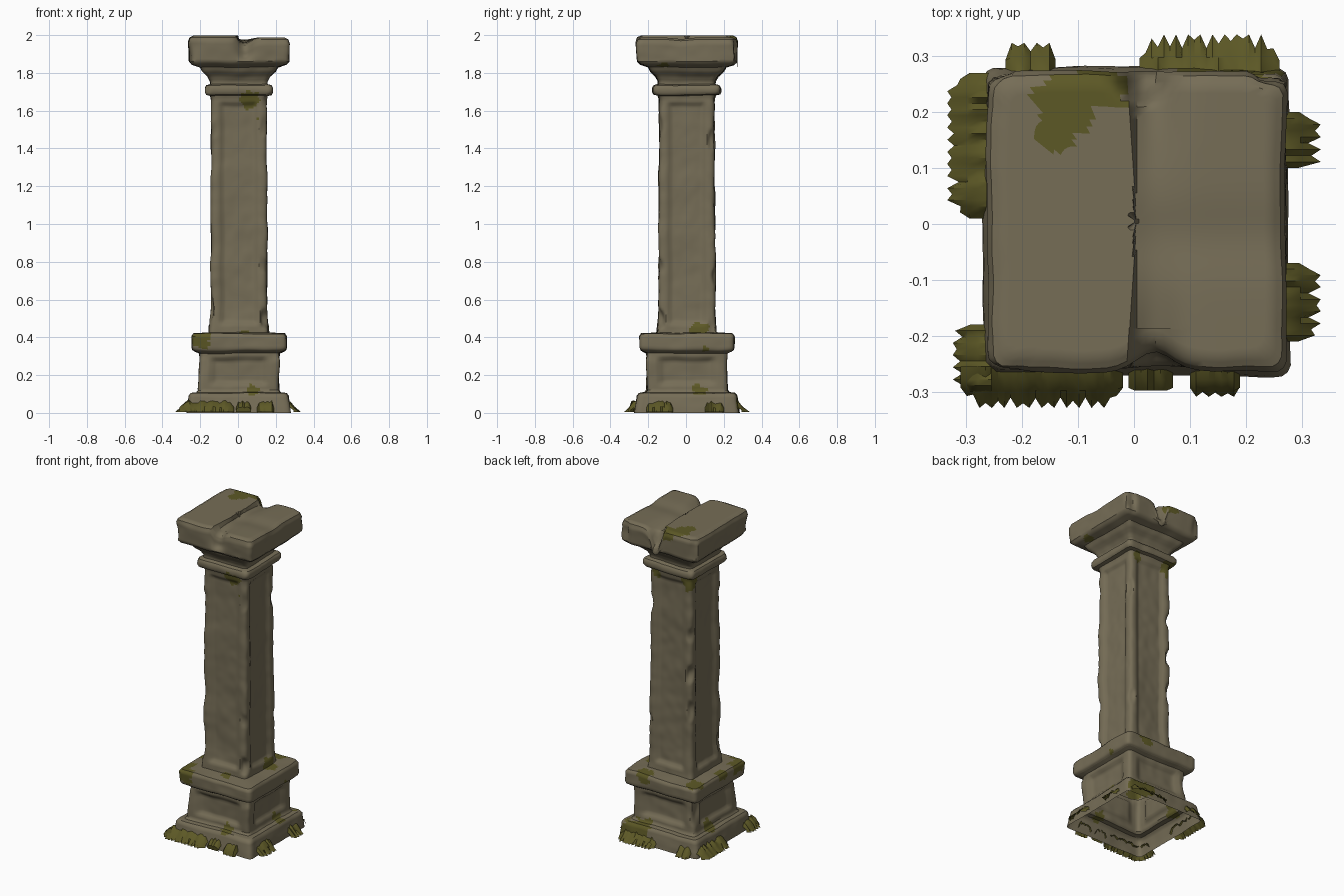
import bpy, bmesh, math, random
from mathutils import Vector, noise

if "Cube" in bpy.data.objects:
    bpy.data.objects.remove(bpy.data.objects["Cube"])

random.seed(4)
N = 30          # points per side of the square cross-section
STEP = 0.012    # spacing of rings along the profile


def material(name, rgb):
    m = bpy.data.materials.new(name)
    m.diffuse_color = (*rgb, 1)
    m.use_nodes = True
    m.node_tree.nodes["Principled BSDF"].inputs["Base Color"].default_value = m.diffuse_color
    return m


STONE = material("weathered stone", (0.18, 0.153, 0.094))
MOSS = material("olive moss", (0.108, 0.098, 0.019))

# mossy spots on the stone: x, y, z, radius
SPOTS = [
    (-0.20, -0.25, 0.40, 0.055), (-0.24, -0.18, 0.42, 0.06), (0.04, -0.17, 0.42, 0.03),
    (0.08, -0.23, 0.12, 0.04), (0.06, -0.15, 1.66, 0.05), (0.10, -0.15, 1.56, 0.016),
    (0.17, 0.07, 0.44, 0.045), (0.25, 0.10, 0.34, 0.015), (0.24, 0.07, 0.12, 0.04),
    (0.23, -0.11, 1.87, 0.04), (-0.14, 0.16, 1.99, 0.035), (-0.12, 0.21, 1.99, 0.055),
    (-0.06, 0.25, 1.98, 0.05), (-0.13, 0.14, 1.65, 0.055), (0.10, 0.14, 1.66, 0.03),
    (-0.20, 0.20, 0.42, 0.05), (0.12, 0.24, 0.42, 0.05), (-0.24, -0.02, 0.42, 0.04),
    (-0.22, 0.08, 0.12, 0.04), (0.14, 0.26, 0.08, 0.07), (0.20, 0.27, 0.04, 0.07),
]

# moss growing on the ground: side (0 front, 1 right, 2 back, 3 left), start, end, reach
CLUMPS = [
    (0, -0.31, -0.02, 0.325), (0, -0.01, 0.07, 0.29), (0, 0.10, 0.19, 0.305),
    (1, -0.21, -0.07, 0.33), (1, 0.10, 0.20, 0.33),
    (2, -0.26, -0.01, 0.335), (2, 0.14, 0.23, 0.32),
    (3, -0.27, -0.01, 0.33), (3, 0.18, 0.30, 0.32),
]


def smooth(a, b, x):
    t = min(1, max(0, (x - a) / (b - a)))
    return t * t * (3 - 2 * t)


def turn(side, u, d, z):
    """Point at u along a side and d out from the middle."""
    return Vector([(u, -d, z), (d, u, z), (-u, d, z), (-d, -u, z)][side])


def ring(h, z):
    """Square of half width h with rounded corners."""
    r = min(0.024, h * 0.4)
    pts = []
    for side in range(4):
        for i in range(N):
            p = turn(side, h * (2 * i / N - 1), h, z)
            c = Vector([max(r - h, min(h - r, k)) for k in p.xy])
            d = p.xy - c
            if abs(d.x) > 1e-6 and abs(d.y) > 1e-6:
                c += d.normalized() * r
                p.x, p.y = c
            pts.append(p)
    return pts


def weather(p):
    """Sunken panels, worn corners, chips and the broken top."""
    x, y, z = p
    a, u = max(abs(x), abs(y)), min(abs(x), abs(y))
    n = 0.007 * noise.noise(p * 5) + 0.003 * noise.noise(p * 17)
    for z0, z1, w, depth in ((0.46, 1.65, 0.108, 0.017), (0.14, 0.30, 0.158, 0.02)):
        if z0 < z < z1:
            n -= depth * smooth(w, w - 0.022, u) * smooth(z0, z0 + 0.03, z) * smooth(z1, z1 - 0.03, z)
    if z > 0.1:
        q = Vector((x * 9, y * 9, z * 7)) + Vector((3, 1, 5))
        n -= 0.04 * max(0, noise.noise(q) - 0.15) * smooth(0.7, 0.95, u / max(a, 0.01))
    s = 1 + n / max(a, 0.15)
    v = Vector((x * s, y * s, z))
    if 0.05 < z < 1.98:
        v.z += 0.005 * noise.noise(p * 8 + Vector((7, 7, 7)))
    if z > 1.84:
        up = smooth(1.84, 1.96, z)
        valley = math.exp(-((x - 0.03) / 0.045) ** 2)
        if x > -0.004:
            bump = 0.008 * math.exp(-((y + 0.03) / 0.06) ** 2)
            v.z -= up * (0.010 + bump + 0.04 * valley * (0.25 + 0.75 * (y / 0.26) ** 2))
        # worn front middle and the bite in the back edge
        if y < -0.2:
            v.y += 0.035 * valley * up
        bite = smooth(0.055, 0.02, Vector((x - 0.01, y - 0.26)).length)
        v.z -= 0.07 * bite * up
    return v + Vector((0.005, 0.005, 0))


def finish(name, bm, mats):
    bmesh.ops.recalc_face_normals(bm, faces=bm.faces) if name == "ground_moss" else None
    me = bpy.data.meshes.new(name)
    bm.to_mesh(me)
    bm.free()
    for m in mats:
        me.materials.append(m)
    for f in me.polygons:
        f.use_smooth = True
    me.set_sharp_from_angle(angle=math.radians(40))
    ob = bpy.data.objects.new(name, me)
    bpy.context.collection.objects.link(ob)
    return ob


def square_part(name, profile, cap=False):
    """Loft rounded squares along a profile of (half width, height)."""
    rows = [profile[0]]
    for (h0, z0), (h1, z1) in zip(profile, profile[1:]):
        k = max(1, math.ceil(math.hypot(h1 - h0, z1 - z0) / STEP))
        rows += [(h0 + (h1 - h0) * i / k, z0 + (z1 - z0) * i / k) for i in range(1, k + 1)]
    bm = bmesh.new()
    vs = [[bm.verts.new(weather(p)) for p in ring(h, z)] for h, z in rows]
    m = 4 * N
    for lo, hi in zip(vs, vs[1:]):
        for i in range(m):
            bm.faces.new((lo[i], lo[(i + 1) % m], hi[(i + 1) % m], hi[i]))
    if cap:
        bm.faces.new(vs[-1])
    for f in bm.faces:
        c = f.calc_center_median()
        wob = 1 + 0.5 * noise.noise(c * 28)
        if any((c - Vector(s[:3])).length < s[3] * wob for s in SPOTS):
            f.material_index = 1
    return finish(name, bm, (STONE, MOSS))


# stone parts, bottom to top (the foot is open underneath)
square_part("plinth", [(0.275, 0), (0.272, 0.03), (0.262, 0.09), (0.25, 0.105), (0.222, 0.108)])
square_part("pedestal", [(0.222, 0.108), (0.213, 0.12), (0.213, 0.315), (0.235, 0.325)])
square_part("pedestal_cap", [(0.235, 0.325), (0.246, 0.333), (0.25, 0.345), (0.25, 0.405),
                             (0.24, 0.42), (0.158, 0.425)])
square_part("shaft", [(0.158, 0.425), (0.156, 0.45), (0.15, 0.55), (0.147, 1.6),
                      (0.146, 1.66), (0.15, 1.68)])
square_part("neck_ring", [(0.15, 1.68), (0.172, 1.685), (0.179, 1.698), (0.179, 1.72),
                          (0.172, 1.733), (0.15, 1.74)])
square_part("capital", [(0.15, 1.74), (0.152, 1.755), (0.166, 1.78), (0.194, 1.808), (0.206, 1.83)])
square_part("top_slab", [(0.206, 1.83), (0.25, 1.845), (0.264, 1.862), (0.268, 1.965),
                         (0.26, 1.988), (0.24, 1.998), (0.004, 1.998)], cap=True)

# ragged moss spreading around the foot
bm = bmesh.new()
for side, a, b, reach in CLUMPS:
    k = max(4, round((b - a) / 0.011))
    prev = None
    for i in range(k + 1):
        u = a + (b - a) * i / k
        e = min(1, 2.6 * math.sin(math.pi * i / k) + 0.15)
        top = 0.025 + 0.045 * e * random.uniform(0.6, 1.0)
        rag = 0.285 + (reach - 0.285) * e * (1 if i % 2 else random.uniform(0.5, 0.85))
        pts = [(0.255, top), (0.279, top * 0.85), (0.292 + 0.006 * e, top * 0.5), (rag + 0.004, 0.004)]
        col = [bm.verts.new(turn(side, u, d, z)) for d, z in pts]
        if prev:
            for j in range(3):
                bm.faces.new((prev[j], prev[j + 1], col[j + 1], col[j]))
        prev = col
for f in bm.faces:
    f.normal_update()
    if f.normal.z < 0:
        f.normal_flip()
finish("ground_moss", bm, (MOSS,))
